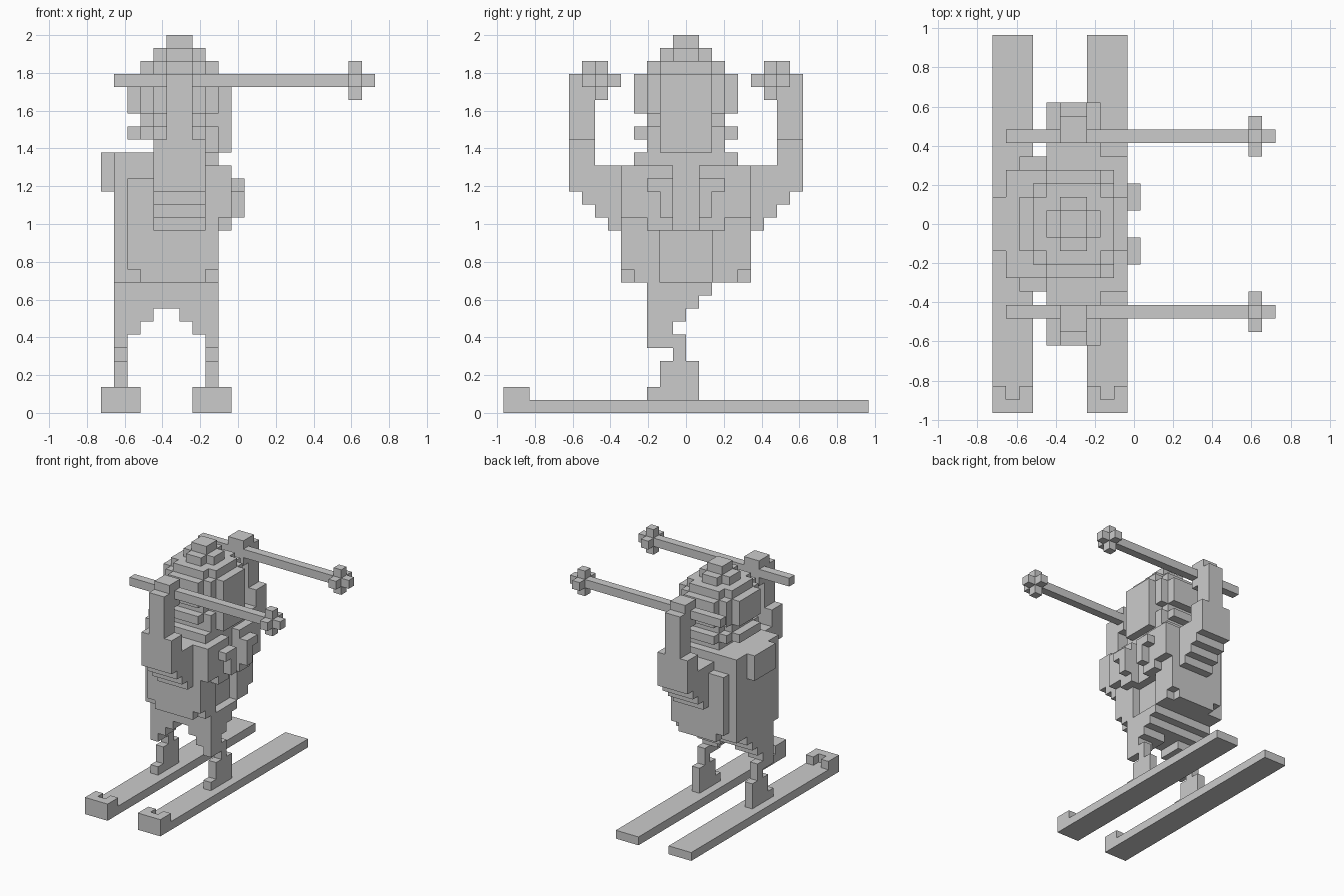
import bpy, bmesh

if "Cube" in bpy.data.objects:
    bpy.data.objects.remove(bpy.data.objects["Cube"])

U = 2 / 29            # block size
NX, NY = 21, 28       # overall grid size, used for centring


def part(name, boxes, cut=(), mirror=False):
    """Block part: union of boxes (x0,x1,y0,y1,z0,z1) minus cuts; only the outer skin is made."""
    def cells(bs):
        return {(x, y, z) for a, b, c, d, e, f in bs
                for x in range(a, b) for y in range(c, d) for z in range(e, f)}
    solid = cells(boxes) - cells(cut)
    if mirror:
        solid |= {(x, NY - 1 - y, z) for x, y, z in solid}
    bm = bmesh.new()
    verts = {}

    def vert(p):
        if p not in verts:
            verts[p] = bm.verts.new(((p[0] - NX / 2) * U, (p[1] - NY / 2) * U, p[2] * U))
        return verts[p]

    for c in solid:
        for ax in range(3):
            for s in (0, 1):
                n = list(c)
                n[ax] += 1 if s else -1
                if tuple(n) in solid:
                    continue
                quad = []
                for i, j in ((0, 0), (1, 0), (1, 1), (0, 1)):
                    p = list(c)
                    p[ax] += s
                    p[(ax + 1) % 3] += i
                    p[(ax + 2) % 3] += j
                    quad.append(vert(tuple(p)))
                bm.faces.new(quad if s else quad[::-1])
    # merge flush squares into large flat faces
    bmesh.ops.dissolve_limit(bm, angle_limit=0.01, verts=bm.verts[:], edges=bm.edges[:])
    me = bpy.data.meshes.new(name)
    bm.to_mesh(me)
    bm.free()
    ob = bpy.data.objects.new(name, me)
    bpy.context.collection.objects.link(ob)
    return ob


def octagon(z, r, c):
    """Square layer of half-width r round the head axis with corners stepped off by c."""
    return [(6 - r + k, 6 + r - k, 14 - r + c - k, 14 + r - c + k, z, z + 1)
            for k in range(c + 1)]


# skis with notched, raised tips, and the legs standing on them
for side, x in (("left", 0), ("right", 7)):
    part(side + "_ski", [(x, x + 3, 0, 28, 0, 1), (x, x + 3, 0, 2, 1, 2)],
         cut=[(x + 1, x + 2, 1, 2, 1, 2)])
    a = x + 1                              # leg column
    k0, k1 = (a, a + 2) if x == 0 else (a - 1, a + 1)
    t0, t1 = (a, a + 3) if x == 0 else (a - 2, a + 1)
    part(side + "_leg", [
        (a, a + 1, 11, 15, 1, 2), (a, a + 1, 12, 15, 2, 4),
        (a, a + 1, 13, 14, 4, 5), (a, a + 1, 11, 14, 5, 6),
        (k0, k1, 11, 13, 6, 7), (t0, t1, 11, 14, 7, 8)])

# hips
part("hips", [(1, 9, 11, 15, 8, 9), (1, 9, 11, 16, 9, 10)])

# jacket: body, back panel, chest, collar; open groove down the front
part("jacket", [
    (2, 9, 9, 19, 10, 18), (4, 9, 9, 19, 18, 19),
    (1, 2, 10, 18, 10, 18),
    (9, 10, 9, 19, 15, 19), (9, 10, 11, 17, 14, 15),
    (3, 9, 10, 18, 19, 20)],
    cut=[(x, x + 1, y, y + 1, 10, 11) for x in (2, 8) for y in (9, 18)]
    + [(8, 9, 12, 16, 10, 14), (9, 10, 13, 15, 14, 19)])

# hood hanging on the back
part("hood", [(0, 2, 12, 16, 17, 20), (1, 4, 10, 18, 18, 20)])

# chest flaps
part("chest_flaps", [(10, 11, 11, 13, 17, 18), (10, 11, 12, 13, 15, 17)], mirror=True)

# arms: stepped elbows and raised sleeves
part("arms", [(4, 8, 8, 9, 14, 19), (4, 8, 7, 9, 15, 19),
              (4, 8, 6, 9, 16, 19), (4, 8, 5, 9, 17, 19),
              (4, 8, 5, 7, 19, 21)], mirror=True)

# gloves gripping the poles
part("gloves", [(5, 7, 5, 7, 21, 26), (5, 7, 6, 8, 24, 27)], mirror=True)

# poles with cross-shaped baskets
part("poles", [(1, 21, 7, 8, 25, 26), (19, 20, 6, 9, 25, 26),
               (19, 20, 7, 8, 24, 27)], mirror=True)

# head with flat face toward +x
part("head", [(4, 9, 11, 17, 20, 21), (4, 10, 12, 16, 20, 25)]
     + octagon(21, 4, 2) + octagon(22, 3, 1))

# knitted hat: stepped dome
part("hat", octagon(23, 4, 2) + octagon(24, 4, 2) + octagon(25, 4, 2)
     + octagon(26, 3, 1) + octagon(27, 2, 1) + octagon(28, 1, 0))
